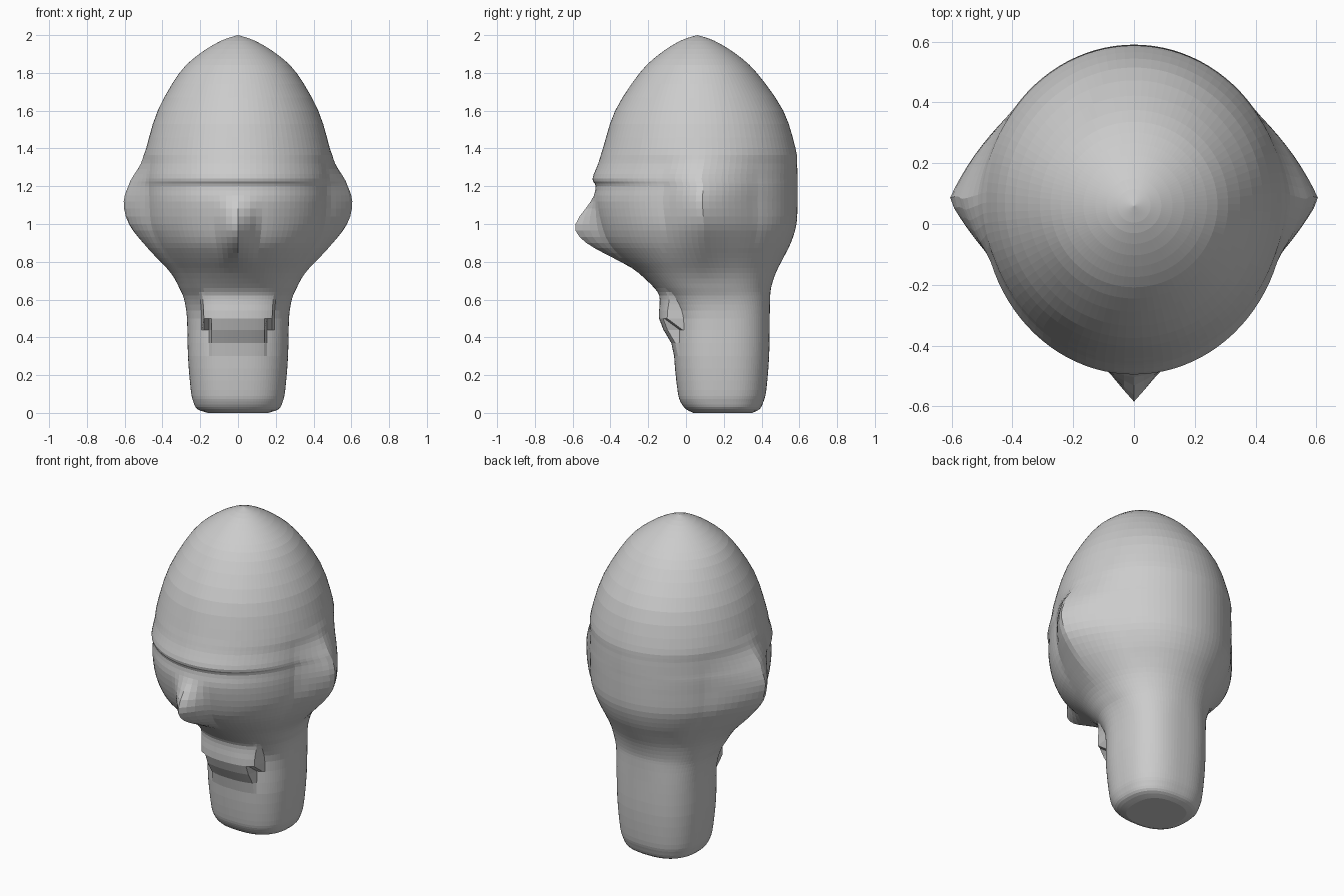
import bpy
import bmesh
import math
from mathutils import Vector

old = bpy.data.objects.get("Cube")
if old:
    bpy.data.objects.remove(old, do_unlink=True)

SEGMENTS = 96
STEPS = 3

# Head and neck profile: height, half width, front y, back y
profile = [Vector(row) for row in (
    (0, .16, .04, .35), (.02, .215, 0, .39), (.06, .237, -.03, .41),
    (.12, .25, -.045, .425), (.3, .265, -.063, .44), (.5, .27, -.065, .443),
    (.6, .285, -.11, .445), (.66, .31, -.165, .45), (.74, .35, -.25, .475),
    (.82, .4, -.35, .515), (.9, .445, -.425, .555), (1, .485, -.465, .585),
    (1.12, .495, -.487, .59), (1.2, .497, -.478, .59), (1.24, .497, -.495, .59),
    (1.32, .49, -.465, .588), (1.4, .485, -.44, .58), (1.6, .425, -.375, .515),
    (1.8, .31, -.245, .375), (1.9, .205, -.14, .265), (1.97, .09, -.03, .15),
    (2, 0, .06, .06))]


def smooth_rows(points, steps):
    """Pass a smooth curve through the profile rows."""
    rows = []
    last = len(points) - 1
    for i in range(last):
        b, c = points[i], points[i + 1]
        a, d = points[max(i - 1, 0)], points[min(i + 2, last)]
        for k in range(steps):
            t = k / steps
            rows.append(b + (c - a) * (t / 2)
                        + (a * 2 - b * 5 + c * 4 - d) * (t * t / 2)
                        + (b * 3 - a - c * 3 + d) * (t ** 3 / 2))
    rows.append(points[last])
    return rows


def tent(value, peak, below, above):
    """One at the peak, falling in a straight line to zero on each side."""
    offset = value - peak
    return max(0, 1 - abs(offset) / (above if offset > 0 else below))


def ease(t):
    t = min(max(t, 0), 1)
    return t * t * (3 - 2 * t)


def signed_power(value, power):
    return math.copysign(abs(value) ** power, value)


def throat_depth(z):
    """How far the throat stands out of the neck."""
    return .078 * ease((z - .32) / .18) * (1 - ease((z - .5) / .17))


def shape_point(row, angle):
    z, half_width, front, back = row
    # the neck is squarer than the head
    power = 2 / (2.5 - .5 * ease((z - .45) / .4))
    x = half_width * signed_power(math.sin(angle), power)
    y = (front + back) / 2 - (back - front) / 2 * signed_power(math.cos(angle), power)
    facing_front = math.cos(angle) > 0

    # ears: pinched outwards at both sides
    ear = tent(y, .08, .19, .29) * ease(tent(z, 1.1, .42, .32))
    x += math.copysign(.115 * ear, x)

    if facing_front:
        # nose: a pointed ridge, with a throat block below the jaw
        nose = tent(x, 0, .11, .11) * ease(tent(z, .965, .22, .2))
        throat_width = .14 if z < .5 else .19
        y -= .13 * nose
        if abs(x) < throat_width:
            y -= throat_depth(z)
    return x, y, z


# Loft the whole head
bm = bmesh.new()
rings = [[bm.verts.new(shape_point(row, math.tau * k / SEGMENTS))
          for k in range(SEGMENTS)] for row in smooth_rows(profile, STEPS)]
for low, high in zip(rings, rings[1:]):
    for k in range(SEGMENTS):
        n = (k + 1) % SEGMENTS
        bm.faces.new((low[k], low[n], high[n], high[k]))
bm.faces.new(rings[0][::-1])
bmesh.ops.remove_doubles(bm, verts=bm.verts[:], dist=.0001)
bmesh.ops.recalc_face_normals(bm, faces=bm.faces[:])

mesh = bpy.data.meshes.new("head")
bm.to_mesh(mesh)
bm.free()
head = bpy.data.objects.new("head", mesh)
bpy.context.collection.objects.link(head)

# One plain grey
grey = bpy.data.materials.new("light grey")
grey.use_nodes = True
colour = (.6, .6, .6, 1)
grey.diffuse_color = colour
grey.node_tree.nodes["Principled BSDF"].inputs["Base Color"].default_value = colour
mesh.materials.append(grey)
